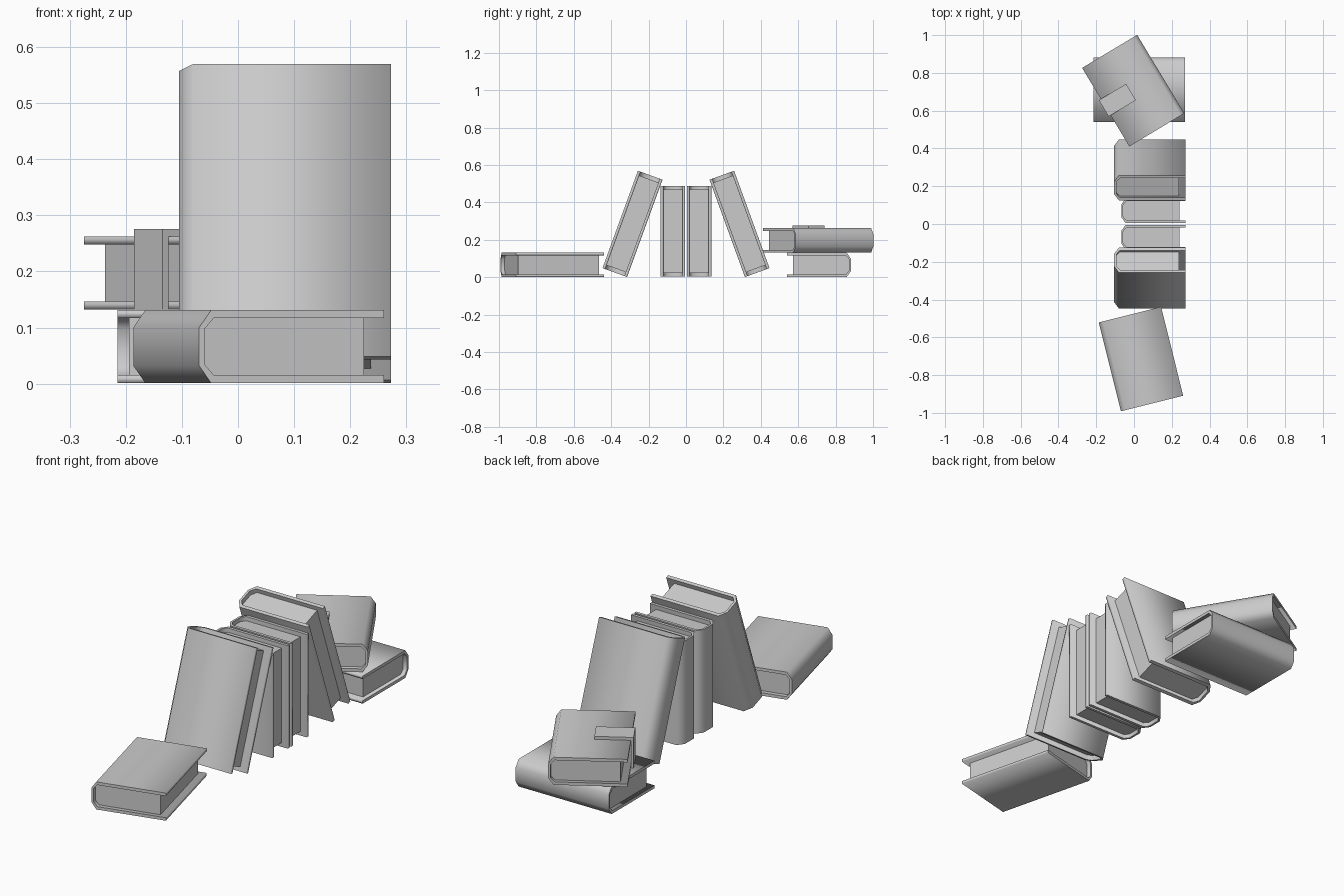
import bpy
import bmesh
from math import radians
from mathutils import Euler, Matrix, Vector

cube = bpy.data.objects.get("Cube")
if cube:
    bpy.data.objects.remove(cube, do_unlink=True)

grey = bpy.data.materials.new("plain grey")
grey.use_nodes = True
grey.diffuse_color = (0.6, 0.6, 0.6, 1)
grey.node_tree.nodes["Principled BSDF"].inputs["Base Color"].default_value = (0.6, 0.6, 0.6, 1)


def extrude_profile(name, points, length, matrix, smooth=False):
    """Prism from an x-z outline, extruded along y and centred on it."""
    bm = bmesh.new()
    verts = [bm.verts.new((x, -length / 2, z)) for x, z in points]
    cap = bm.faces.new(verts)
    grown = bmesh.ops.extrude_face_region(bm, geom=[cap], use_keep_orig=True)
    moved = [g for g in grown["geom"] if isinstance(g, bmesh.types.BMVert)]
    bmesh.ops.translate(bm, verts=moved, vec=(0, length, 0))
    bmesh.ops.recalc_face_normals(bm, faces=bm.faces)
    # Smooth around the outline, crisp at both ends
    for face in bm.faces:
        face.smooth = smooth and abs(face.normal.y) < 0.5
    for edge in bm.edges:
        if any(abs(f.normal.y) > 0.5 for f in edge.link_faces):
            edge.smooth = False
    mesh = bpy.data.meshes.new(name)
    bm.to_mesh(mesh)
    bm.free()
    mesh.materials.append(grey)
    obj = bpy.data.objects.new(name, mesh)
    obj.matrix_world = matrix
    bpy.context.collection.objects.link(obj)
    return obj


def mirrored(half):
    """Close an upper half outline with its reflection below z = 0."""
    return half + [(x, -z) for x, z in reversed(half)]


def book(name, size, location, rotation):
    """Book with its spine on local -x, lying flat, pages inside the cover."""
    w, h, t = size
    s = w / 0.34
    x0, x1, z1 = -w / 2, w / 2, t / 2
    board, spine = 0.014 * s, 0.01 * s
    bevel_x, bevel_z = 0.022 * s, 0.031 * s
    outer = [(x1, z1), (x0 + bevel_x, z1), (x0, z1 - bevel_z)]
    inner = [(x1, z1 - board), (x0 + bevel_x + spine / 2, z1 - board),
             (x0 + spine, z1 - bevel_z - spine / 4)]
    outline = mirrored(outer) + list(reversed(mirrored(inner)))
    matrix = Matrix.Translation(Vector(location)) @ \
        Euler([radians(a) for a in rotation]).to_matrix().to_4x4()
    extrude_profile(name + "_cover", outline, h, matrix, smooth=True)
    # Page block sits back from the fore edge and both ends
    pages = [(x1 - 0.032 * s, z1 - board)] + inner[1:]
    extrude_profile(name + "_pages", mirrored(pages), h - 0.04 * s, matrix)
    return matrix


SMALL = (0.34, 0.485, 0.13)
LARGE = (0.378, 0.554, 0.14)

# Flat book at the front
book("front_flat_book", SMALL, (0.037, -0.715, 0.066), (0, 0, 14))

# Standing pair and the two larger books leaning on them
for side, label in ((-1, "front"), (1, "back")):
    book(label + "_upright_book", SMALL, (0.103, side * 0.07, 0.246), (90, 0, 0))
    book(label + "_leaning_book", LARGE, (0.084, side * 0.286, 0.285),
         (90 + side * 20, 0, 0))

# Stacked pair at the back
book("stack_lower_book", SMALL, (0.028, 0.711, 0.066), (0, 0, -90))
top = book("stack_upper_book", SMALL, (-0.004, 0.706, 0.197), (0, 0, 211))

# Clasp folded over the top cover and down the fore edge
clasp = [(0.014, 0.065), (0.17, 0.065), (0.17, -0.065),
         (0.182, -0.065), (0.182, 0.079), (0.014, 0.079)]
extrude_profile("book_clasp", clasp, 0.1, top)
